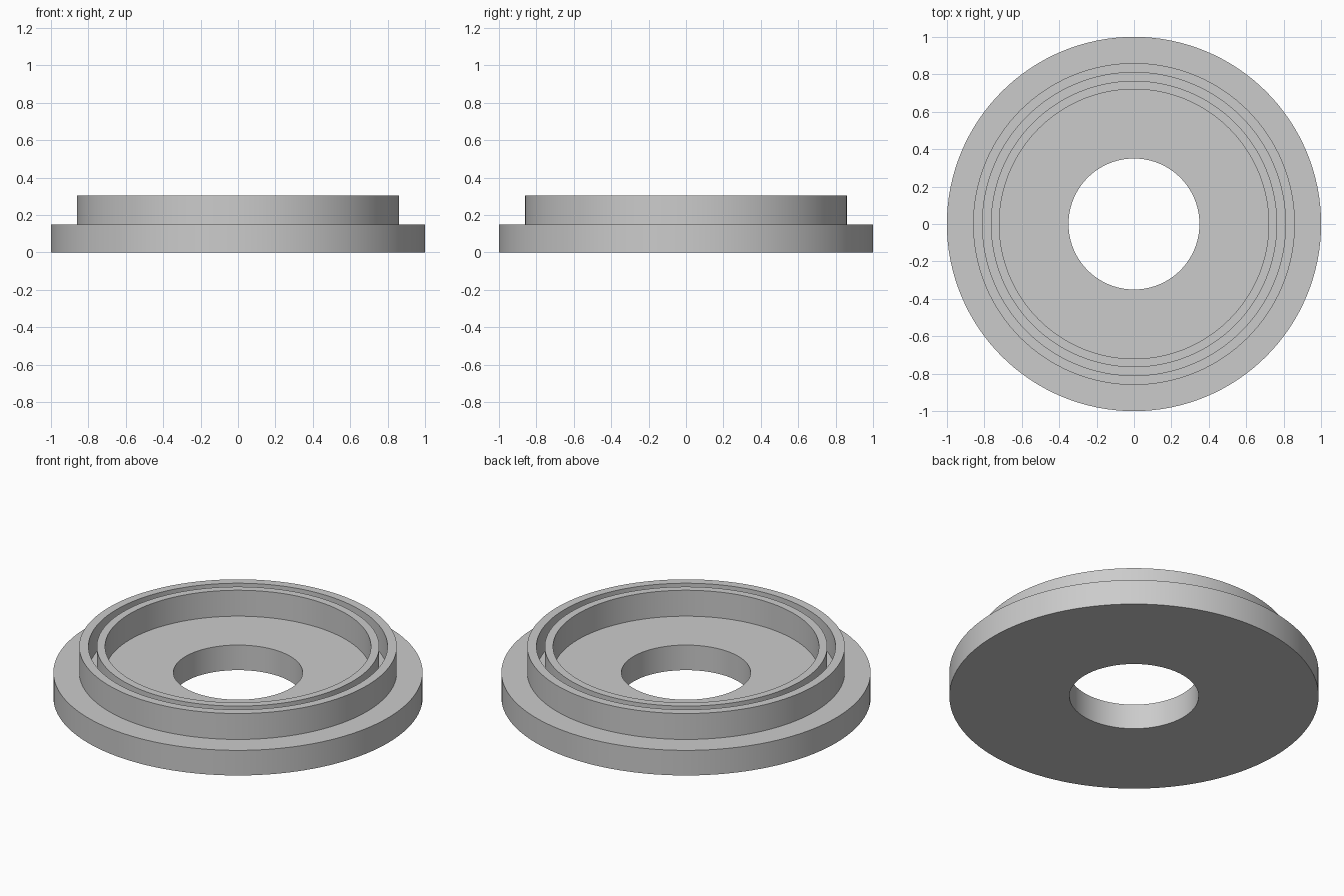
import bpy
import bmesh
import math

cube = bpy.data.objects.get("Cube")
if cube:
    bpy.data.objects.remove(cube, do_unlink=True)

# Key dimensions
SEGMENTS = 128
HOLE, FLANGE = 0.35, 1.0
INNER_RIM = (0.72, 0.765)
OUTER_RIM = (0.81, 0.86)
DECK, TOP = 0.15, 0.305

# Plain grey material
grey = bpy.data.materials.new("plain grey")
grey.use_nodes = True
grey.diffuse_color = (0.6, 0.6, 0.6, 1)
grey.node_tree.nodes["Principled BSDF"].inputs["Base Color"].default_value = grey.diffuse_color


def rim(radii):
    """Profile points of one upright rim standing on the deck."""
    inside, outside = radii
    return [(inside, DECK), (inside, TOP), (outside, TOP), (outside, DECK)]


def lathe(name, profile, material):
    """Revolve a closed radius/height profile around the z axis."""
    bm = bmesh.new()
    verts = [bm.verts.new((r, 0, z)) for r, z in profile]
    edges = [bm.edges.new((a, b)) for a, b in zip(verts, verts[1:] + verts[:1])]
    bmesh.ops.spin(bm, geom=verts + edges, cent=(0, 0, 0), axis=(0, 0, 1),
                   angle=math.tau, steps=SEGMENTS, use_merge=True)
    bmesh.ops.remove_doubles(bm, verts=bm.verts, dist=1e-5)
    bmesh.ops.recalc_face_normals(bm, faces=bm.faces)
    mesh = bpy.data.meshes.new(name)
    bm.to_mesh(mesh)
    bm.free()
    mesh.materials.append(material)
    obj = bpy.data.objects.new(name, mesh)
    bpy.context.collection.objects.link(obj)
    bpy.ops.object.select_all(action="DESELECT")
    obj.select_set(True)
    bpy.context.view_layer.objects.active = obj
    bpy.ops.object.shade_smooth_by_angle(angle=math.radians(30))
    return obj


# Flange with a centre hole and two concentric rims, one solid body
profile = [(HOLE, 0), (HOLE, DECK), *rim(INNER_RIM), *rim(OUTER_RIM),
           (FLANGE, DECK), (FLANGE, 0)]
lathe("flanged_ring", profile, grey)
